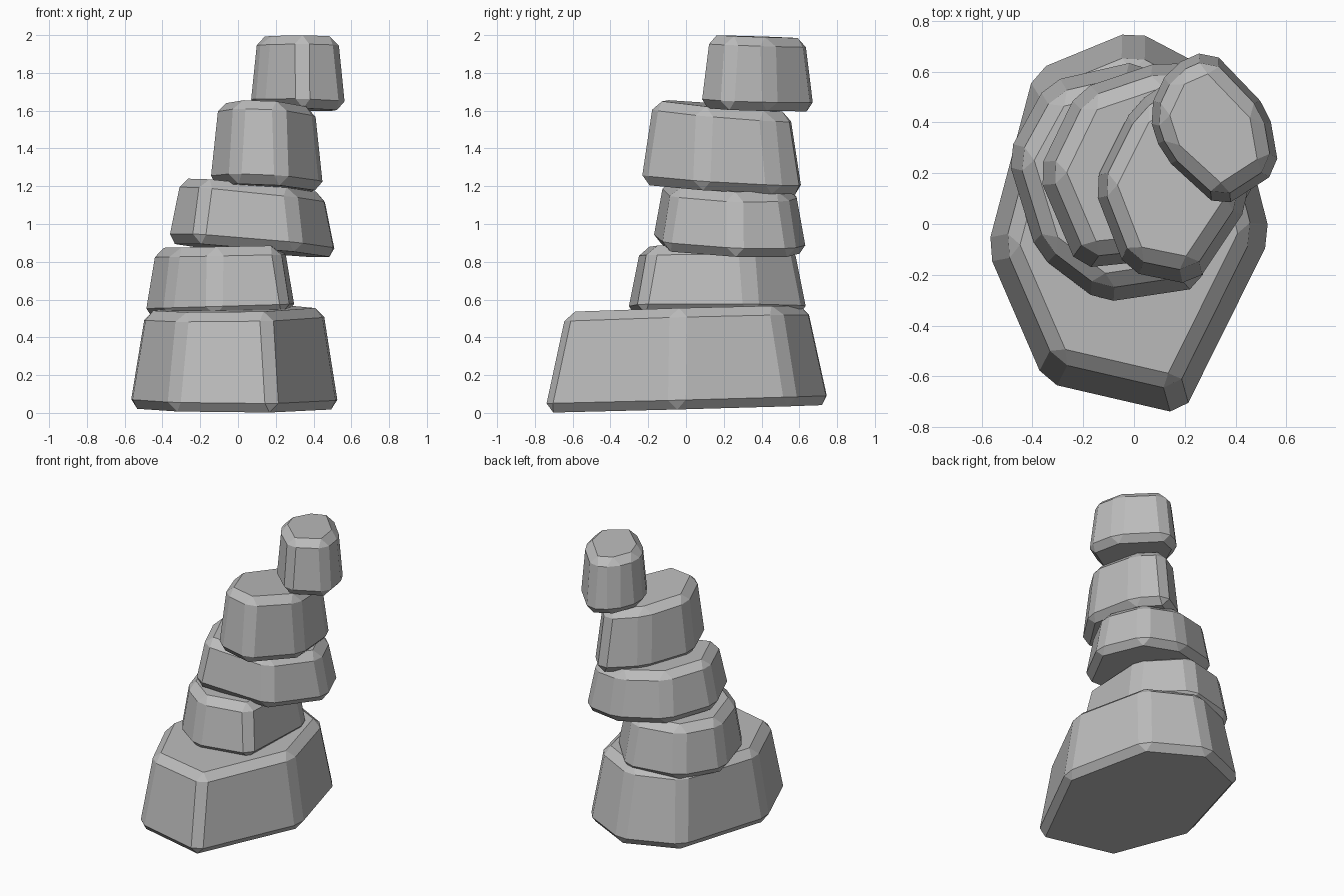
import bpy, bmesh

if "Cube" in bpy.data.objects:
    bpy.data.objects.remove(bpy.data.objects["Cube"])

grey = bpy.data.materials.new("stone_grey")
grey.diffuse_color = (0.5, 0.5, 0.5, 1)
grey.use_nodes = True
grey.node_tree.nodes["Principled BSDF"].inputs["Base Color"].default_value = grey.diffuse_color

TAPER = 0.85


def stone(name, outline, bottom, top, bevel=0.05):
    """Tapered chamfered block; bottom/top are planes (centre z, x slope, y slope)."""
    xs, ys = zip(*outline)
    cx, cy = (min(xs) + max(xs)) / 2, (min(ys) + max(ys)) / 2
    bm = bmesh.new()

    def ring(plane, scale):
        z, sx, sy = plane
        out = []
        for x, y in outline:
            dx, dy = (x - cx) * scale, (y - cy) * scale
            out.append(bm.verts.new((cx + dx, cy + dy, z + sx * dx + sy * dy)))
        return out

    low, high = ring(bottom, 1.02), ring(top, 1.02 * TAPER)
    n = len(outline)
    bm.faces.new(low[::-1])
    bm.faces.new(high)
    for i in range(n):
        j = (i + 1) % n
        bm.faces.new((low[i], low[j], high[j], high[i]))
    bmesh.ops.bevel(bm, geom=bm.edges[:], offset=bevel, offset_type='OFFSET',
                    segments=1, affect='EDGES', clamp_overlap=True)
    bmesh.ops.recalc_face_normals(bm, faces=bm.faces[:])
    mesh = bpy.data.meshes.new(name)
    bm.to_mesh(mesh)
    bm.free()
    mesh.materials.append(grey)
    obj = bpy.data.objects.new(name, mesh)
    bpy.context.collection.objects.link(obj)


# Outlines run counter-clockwise, seen from above
stone("base_stone",
      [(-0.575, -0.10), (-0.35, -0.62), (0.19, -0.745), (0.535, -0.05),
       (0.38, 0.56), (0, 0.76), (-0.39, 0.60)],
      (0.022, -0.005, 0.027), (0.55, 0.015, 0.027))
stone("second_stone",
      [(-0.50, 0.27), (-0.38, -0.12), (-0.13, -0.31), (0.27, -0.25),
       (0.30, 0.35), (0.03, 0.645), (-0.34, 0.56)],
      (0.515, 0.03, 0.0), (0.88, 0.02, 0.0))
stone("third_stone",
      [(-0.38, 0.20), (-0.22, -0.175), (0.32, -0.12), (0.53, 0.26),
       (0.40, 0.57), (0.12, 0.645), (-0.22, 0.53)],
      (0.86, -0.08, -0.035), (1.205, -0.10, -0.03))
stone("fourth_stone",
      [(-0.16, 0.15), (-0.03, -0.185), (0.24, -0.24), (0.453, 0.08),
       (0.40, 0.47), (0.25, 0.635), (0.0, 0.47)],
      (1.185, -0.05, -0.06), (1.625, -0.05, -0.085))
stone("top_stone",
      [(0.055, 0.44), (0.11, 0.27), (0.34, 0.06), (0.572, 0.21),
       (0.53, 0.45), (0.30, 0.69), (0.14, 0.62)],
      (1.605, -0.03, -0.035), (1.992, -0.01, -0.035), 0.048)
